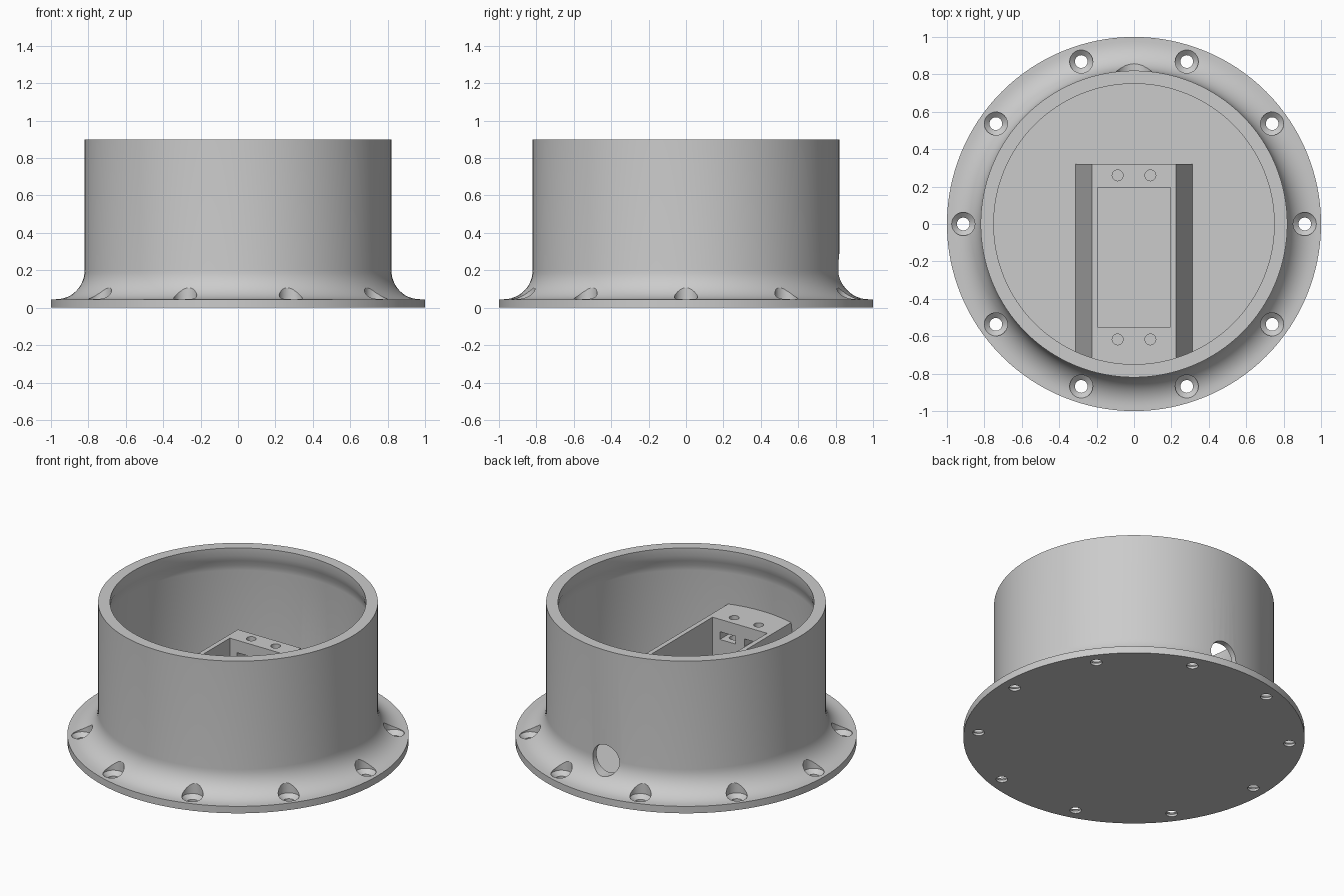
import bpy, bmesh, math
from mathutils import Matrix

cube = bpy.data.objects.get("Cube")
if cube:
    bpy.data.objects.remove(cube, do_unlink=True)

grey = bpy.data.materials.new("plain grey")
grey.use_nodes = True
grey.diffuse_color = (0.6, 0.6, 0.6, 1)
grey.node_tree.nodes["Principled BSDF"].inputs["Base Color"].default_value = (0.6, 0.6, 0.6, 1)


def make_object(name, bm):
    bmesh.ops.recalc_face_normals(bm, faces=bm.faces)
    mesh = bpy.data.meshes.new(name)
    bm.to_mesh(mesh)
    bm.free()
    mesh.materials.append(grey)
    obj = bpy.data.objects.new(name, mesh)
    bpy.context.collection.objects.link(obj)
    return obj


def lathe(name, profile, steps=128):
    """Revolve (radius, z) points about the z axis."""
    bm = bmesh.new()
    verts = [bm.verts.new((r, 0, z)) for r, z in profile]
    edges = [bm.edges.new(pair) for pair in zip(verts, verts[1:])]
    bmesh.ops.spin(bm, geom=verts + edges, cent=(0, 0, 0), axis=(0, 0, 1),
                   angle=math.tau, steps=steps, use_duplicate=False)
    bmesh.ops.remove_doubles(bm, verts=bm.verts, dist=1e-5)
    return make_object(name, bm)


def box(name, x, y, z):
    """Box between pairs of limits on each axis."""
    bm = bmesh.new()
    bmesh.ops.create_cube(bm, size=1)
    for v in bm.verts:
        v.co = [a + (b - a) * (c + 0.5) for (a, b), c in zip((x, y, z), v.co)]
    return make_object(name, bm)


def boolean(target, cutter, operation="DIFFERENCE"):
    """Apply a boolean and discard the helper."""
    mod = target.modifiers.new("cut", "BOOLEAN")
    mod.operation, mod.solver, mod.object = operation, "EXACT", cutter
    bpy.context.view_layer.update()
    graph = bpy.context.evaluated_depsgraph_get()
    result = bpy.data.meshes.new_from_object(target.evaluated_get(graph))
    target.modifiers.clear()
    target.data = result
    bpy.data.objects.remove(cutter, do_unlink=True)


# Round housing: flange, swept foot, wall, inner lip and floor
FLOOR, TOP, WALL, FOOT = 0.045, 0.9, 0.82, 0.155
sweep = [(WALL + FOOT - FOOT * math.sin(a), 0.2 - FOOT * math.cos(a))
         for a in (math.pi / 2 * i / 12 for i in range(13))]
inside = [(0.75, TOP), (0.752, 0.85), (0.765, 0.81), (0.78, 0.775), (0.785, 0.74),
          (0.785, FLOOR), (0, FLOOR)]
housing = lathe("housing", [(0, 0), (1, 0), (1, FLOOR)] + sweep + [(WALL, TOP)] + inside)

# Countersunk screw holes round the flange
for i in range(10):
    hole = lathe("screw_cutter", [(0, -0.05), (0.034, -0.05), (0.034, 0.015),
                                  (0.062, 0.04), (0.062, 0.3), (0, 0.3)], 32)
    a = math.tau * i / 10
    hole.data.transform(Matrix.Translation((0.913 * math.cos(a), 0.913 * math.sin(a), 0)))
    boolean(housing, hole)

# Cable hole through the back wall
cable = lathe("cable_cutter", [(0, 0.65), (0.095, 0.65), (0.095, 1.1), (0, 1.1)], 48)
cable.data.transform(Matrix.Translation((0, 0, 0.195)) @ Matrix.Rotation(-math.pi / 2, 4, "X"))
boolean(housing, cable)

# Tapered mounting block, trimmed to the round wall
block = box("mounting_block", (-0.315, 0.315), (-0.85, 0.32), (0.03, 0.54))
for v in block.data.vertices:
    if v.co.z > 0.5:
        v.co.x *= 0.225 / 0.315
boolean(block, lathe("trim", [(0, -0.1), (0.795, -0.1), (0.795, 0.8), (0, 0.8)]), "INTERSECT")
boolean(block, box("pocket_cutter", (-0.195, 0.195), (-0.55, 0.195), (-0.1, 0.7)))

# Screw holes with nut slots opening into the pocket
for x in (-0.0875, 0.0875):
    for y, slot in ((0.26, (0.15, 0.3)), (-0.617, (-0.67, -0.5))):
        pilot = lathe("pilot_cutter", [(0, 0.25), (0.029, 0.25), (0.029, 0.7), (0, 0.7)], 32)
        pilot.data.transform(Matrix.Translation((x, y, 0)))
        boolean(block, pilot)
        boolean(block, box("nut_cutter", (x - 0.055, x + 0.055), slot, (0.41, 0.46)))

# Smooth shading with crisp edges
for obj in (housing, block):
    bpy.ops.object.select_all(action="DESELECT")
    obj.select_set(True)
    bpy.context.view_layer.objects.active = obj
    bpy.ops.object.shade_smooth_by_angle(angle=math.radians(30))
